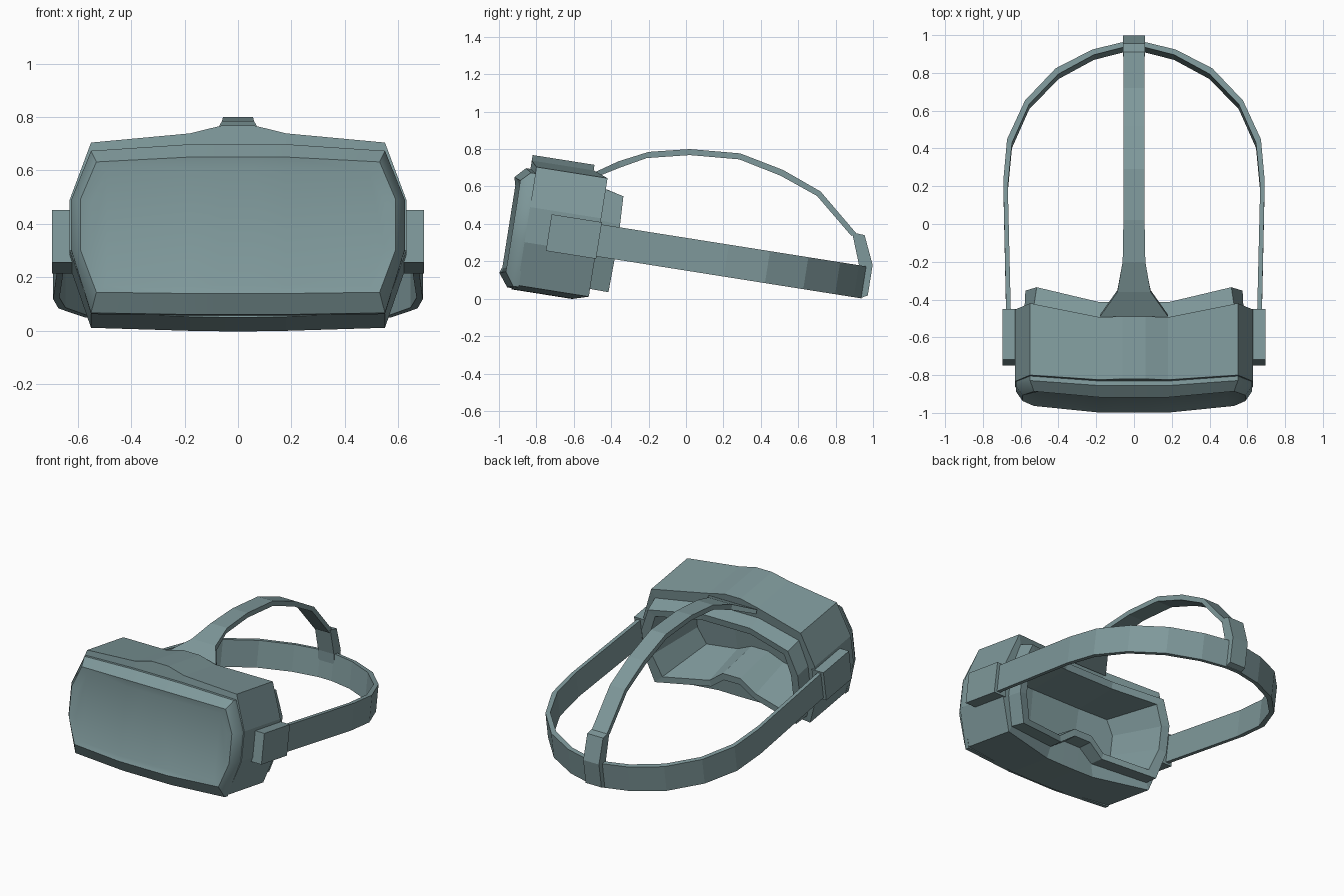
import bpy, bmesh, math

if "Cube" in bpy.data.objects:
    bpy.data.objects.remove(bpy.data.objects["Cube"])

TILT = math.radians(9)
C, S = math.cos(TILT), math.sin(TILT)

# Blue-grey plastic
plastic = bpy.data.materials.new("blue_grey_plastic")
plastic.diffuse_color = (.21, .315, .325, 1)
plastic.use_nodes = True
plastic.node_tree.nodes["Principled BSDF"].inputs["Base Color"].default_value = plastic.diffuse_color


def place(x, w, v):
    """Headset frame (x, depth w, up v) -> world, pitched forward."""
    return (x, -0.5 + w * C + v * S, 0.346 - w * S + v * C)


def loft(name, rings, strip_caps=False):
    """Skin a list of equal-length rings and close both ends."""
    bm = bmesh.new()
    rows = [[bm.verts.new(p) for p in r] for r in rings]
    n = len(rows[0])
    for a, b in zip(rows, rows[1:]):
        for i in range(n):
            j = (i + 1) % n
            bm.faces.new((a[i], a[j], b[j], b[i]))
    for r in (rows[0], rows[-1]):
        if strip_caps:  # bent caps: vertical strips from top to bottom
            h = n // 2
            for i in range(h // 2 - 1):
                bm.faces.new((r[i], r[i + 1], r[h - 2 - i], r[h - 1 - i]))
                k = n - 1 - i
                bm.faces.new((r[k], r[k - 1], r[h + 1 + i], r[h + i]))
            bm.faces.new((r[0], r[h - 1], r[h], r[n - 1]))
        else:
            bm.faces.new(r)
    bmesh.ops.recalc_face_normals(bm, faces=bm.faces)
    me = bpy.data.meshes.new(name)
    bm.to_mesh(me)
    bm.free()
    me.materials.append(plastic)
    ob = bpy.data.objects.new(name, me)
    bpy.context.collection.objects.link(ob)
    return ob


def ring(half, w, bend):
    """Mirror a right-hand outline (top to bottom) and curve it backwards at the sides."""
    full = half + [(-x, v) for x, v in reversed(half)]
    return [place(x, w + bend * min(max((abs(x) - 0.18) / 0.36, 0), 1), v) for x, v in full]


# Body shell with face gasket and hollow interior
shell = [(.06, .367), (.18, .337), (.55, .307), (.63, .09),
         (.63, -.10), (.55, -.334), (.18, -.358), (.05, -.360)]
gasket = [(.06, .262), (.18, .262), (.53, .248), (.58, .08),
          (.58, -.11), (.53, -.292), (.16, -.275), (.06, -.205)]
gasket_rear = [(.06, .245), (.18, .245), (.515, .225), (.575, .07),
               (.575, -.11), (.52, -.294), (.16, -.27), (.06, -.195)]
opening = [(.06, .20), (.18, .20), (.475, .182), (.52, .05),
           (.52, -.10), (.47, -.25), (.17, -.23), (.065, -.15)]
floor = [(.06, .15), (.18, .15), (.38, .14), (.43, .05),
         (.43, -.08), (.38, -.19), (.17, -.18), (.06, -.13)]
loft("headset_body", [
    ring(shell, -.382, .03), ring(shell, -.047, .08), ring(gasket, -.05, .083),
    ring(gasket_rear, .048, .09), ring(opening, .046, .09), ring(floor, -.26, .05),
], True)

# Front plate: softly bevelled rim around a slightly recessed panel
plate = [(.06, .292), (.18, .292), (.55, .272), (.625, .085),
         (.625, -.10), (.55, -.342), (.18, -.353), (.06, -.353)]
rim = [(.06, .235), (.18, .235), (.53, .222), (.59, .08),
       (.59, -.11), (.53, -.272), (.18, -.282), (.06, -.282)]
panel = [(.06, .19), (.18, .19), (.49, .185), (.55, .07),
         (.55, -.10), (.49, -.245), (.18, -.25), (.06, -.25)]
front = loft("front_plate", [
    ring(plate, -.375, .03), ring(plate, -.406, .03),
    ring(rim, -.460, .035), ring(panel, -.448, .035),
], True)
bpy.context.view_layer.objects.active = front
front.select_set(True)
bpy.ops.object.shade_smooth_by_angle(angle=math.radians(40))

# Strap clips on both sides
for side, label in ((1, "right"), (-1, "left")):
    section = [(.61, -.128), (.697, -.128), (.697, .07), (.61, .07)]
    loft(label + "_strap_clip",
         [[place(side * x, w, v) for x, v in section] for w in (-.232, .04)])

# Head strap looping round the back (outer x, outer y, inner x, inner y)
path = [(.675, -.55, .65, -.55), (.692, .23, .668, .20), (.672, .45, .646, .43),
        (.577, .655, .555, .635), (.415, .825, .40, .795), (.22, .925, .212, .897),
        (.05, .966, .05, .938)]
path += [(-a, b, -c, d) for a, b, c, d in reversed(path)]
depth = lambda y: (y + .49) / C
loft("head_strap", [
    [place(ox, depth(oy), -.115), place(ox, depth(oy), .058),
     place(ix, depth(iy), .058), place(ix, depth(iy), -.115)]
    for ox, oy, ix, iy in path])


def ribbon(name, sections):
    """Band across x: (outer y, outer z, inner y, inner z, half width)."""
    loft(name, [[(-h, oy, oz), (h, oy, oz), (h, iy, iz), (-h, iy, iz)]
                for oy, oz, iy, iz, h in sections])


# Top strap with flared front end
ribbon("top_strap", [
    (-.49, .675, -.48, .65, .18), (-.36, .735, -.35, .702, .088),
    (-.20, .785, -.21, .752, .06), (.02, .80, .02, .768, .056),
    (.29, .777, .285, .745, .056), (.52, .688, .505, .658, .056),
    (.72, .573, .70, .55, .056), (.91, .35, .885, .335, .056)])

# Rear loop holding the top strap to the head strap
ribbon("rear_strap_loop", [
    (.955, .34, .888, .355, .058), (.998, .18, .925, .18, .058),
    (.972, .018, .93, .002, .058)])
